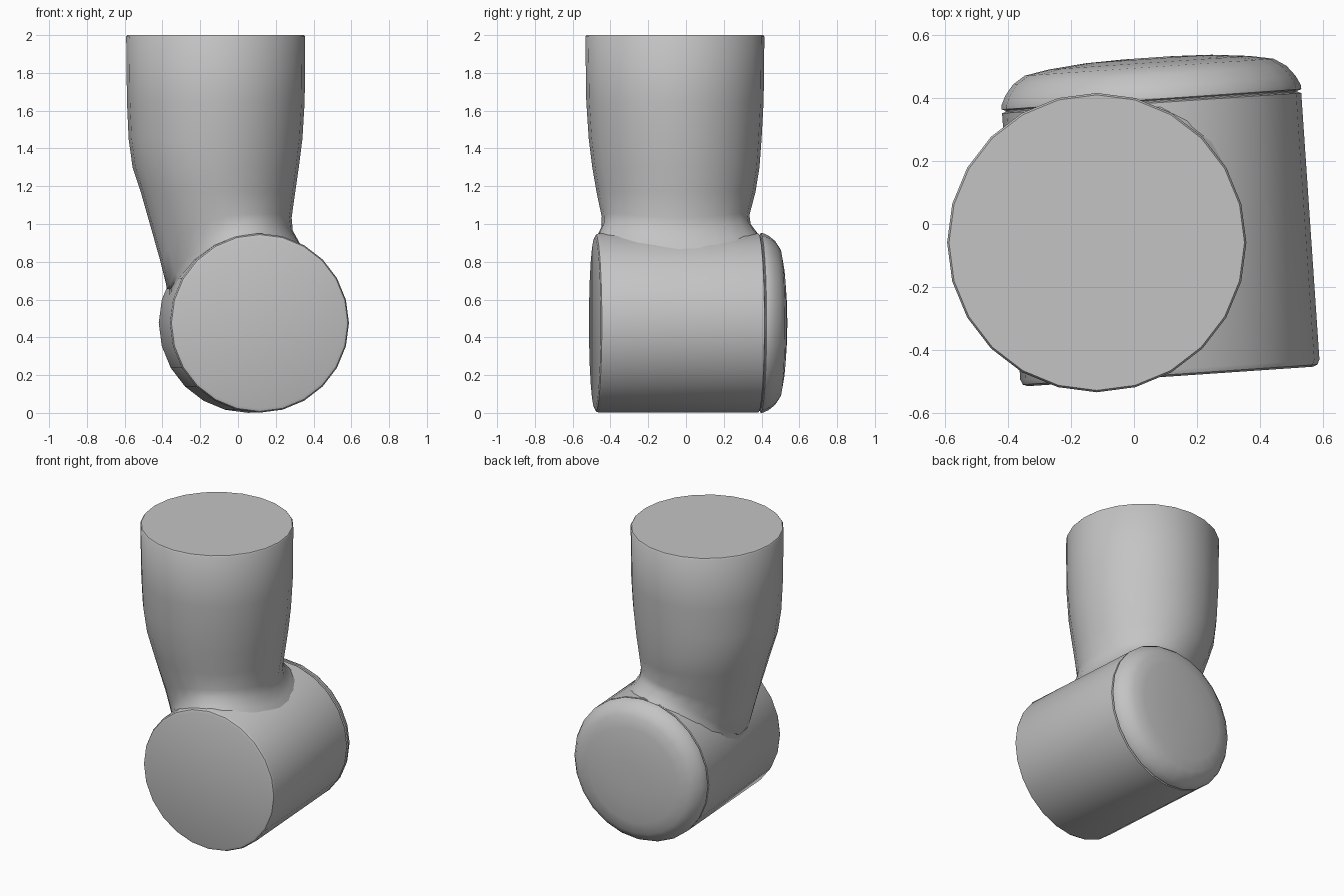
import bpy, bmesh, math
from mathutils import Vector

if "Cube" in bpy.data.objects:
    bpy.data.objects.remove(bpy.data.objects["Cube"])

SIDES = 24
R = 0.476
FRONT = Vector((0.115, -0.483, R))           # centre of the front disc
AXIS = Vector((-0.068, 0.9977, 0)).normalized()
RIGHT = Vector((AXIS.y, -AXIS.x, 0))
UP = Vector((0, 0, 1))

grey = bpy.data.materials.new("plain_grey")
grey.diffuse_color = (0.55, 0.55, 0.55, 1)
grey.use_nodes = True
grey.node_tree.nodes["Principled BSDF"].inputs["Base Color"].default_value = grey.diffuse_color


def loft(name, rings, cap_start, cap_end, angle):
    """Skin a list of point rings into one smooth-shaded object."""
    bm = bmesh.new()
    vs = [[bm.verts.new(p) for p in ring] for ring in rings]
    for a, b in zip(vs, vs[1:]):
        for i in range(SIDES):
            j = (i + 1) % SIDES
            bm.faces.new((a[i], a[j], b[j], b[i]))
    if cap_start:
        bm.faces.new(vs[0][::-1])
    if cap_end:
        bm.faces.new(vs[-1])
    bmesh.ops.recalc_face_normals(bm, faces=bm.faces[:])
    me = bpy.data.meshes.new(name)
    bm.to_mesh(me)
    bm.free()
    me.materials.append(grey)
    ob = bpy.data.objects.new(name, me)
    bpy.context.collection.objects.link(ob)
    bpy.ops.object.select_all(action='DESELECT')
    ob.select_set(True)
    bpy.context.view_layer.objects.active = ob
    bpy.ops.object.shade_smooth_by_angle(angle=math.radians(angle))
    return ob


def lathe(profile):
    """Rings of (radius, distance along the tilted barrel axis)."""
    out = []
    for r, w in profile:
        out.append([FRONT + AXIS * w
                    + RIGHT * (r * math.cos(2 * math.pi * i / SIDES))
                    + UP * (r * math.sin(2 * math.pi * i / SIDES))
                    for i in range(SIDES)])
    return out


# Horizontal barrel with a small front edge and a step before the end cap
loft("barrel", lathe([(0.452, 0), (0.468, 0.006), (0.475, 0.022),
                      (0.475, 0.868), (0.464, 0.872), (0.464, 0.89)]),
     True, True, 40)

# Rounded end cap
loft("end_cap", lathe([(0.464, 0.876), (0.476, 0.880), (0.475, 0.894),
                       (0.461, 0.923), (0.434, 0.957), (0.395, 0.982),
                       (0.32, 0.996), (0.2, 1.008), (0.08, 1.012)]),
     True, True, 45)


def barrel_top(x, y):
    d = (Vector((x, y, 0)) - Vector((FRONT.x, FRONT.y, 0))).dot(RIGHT)
    return R + math.sqrt(max(0.0, 0.475 ** 2 - d * d))


# Upright arm: x min, x max, y min, y max, height, how far it follows the
# barrel surface, offset above that surface
SECTIONS = [
    (-0.365, 0.36, -0.478, 0.392, 0.90, 1.0, -0.012),
    (-0.362, 0.325, -0.465, 0.372, 0.90, 1.0, 0.015),
    (-0.375, 0.290, -0.447, 0.342, 0.95, 1.0, 0.06),
    (-0.415, 0.284, -0.446, 0.336, 1.10, 0.5, 0.06),
    (-0.515, 0.303, -0.474, 0.368, 1.17, 0.0, 0),
    (-0.558, 0.322, -0.496, 0.389, 1.30, 0.0, 0),
    (-0.579, 0.341, -0.515, 0.400, 1.45, 0.0, 0),
    (-0.588, 0.353, -0.528, 0.411, 1.65, 0.0, 0),
    (-0.592, 0.356, -0.533, 0.415, 1.992, 0.0, 0),
    (-0.586, 0.350, -0.527, 0.409, 2.00, 0.0, 0),
]
rings = []
for x0, x1, y0, y1, z, t, off in SECTIONS:
    ring = []
    for i in range(SIDES):
        a = 2 * math.pi * i / SIDES
        x = (x0 + x1) / 2 + (x1 - x0) / 2 * math.cos(a)
        y = (y0 + y1) / 2 + (y1 - y0) / 2 * math.sin(a)
        ring.append((x, y, z * (1 - t) + (barrel_top(x, y) + off) * t))
    rings.append(ring)
loft("upright_arm", rings, False, True, 40)
